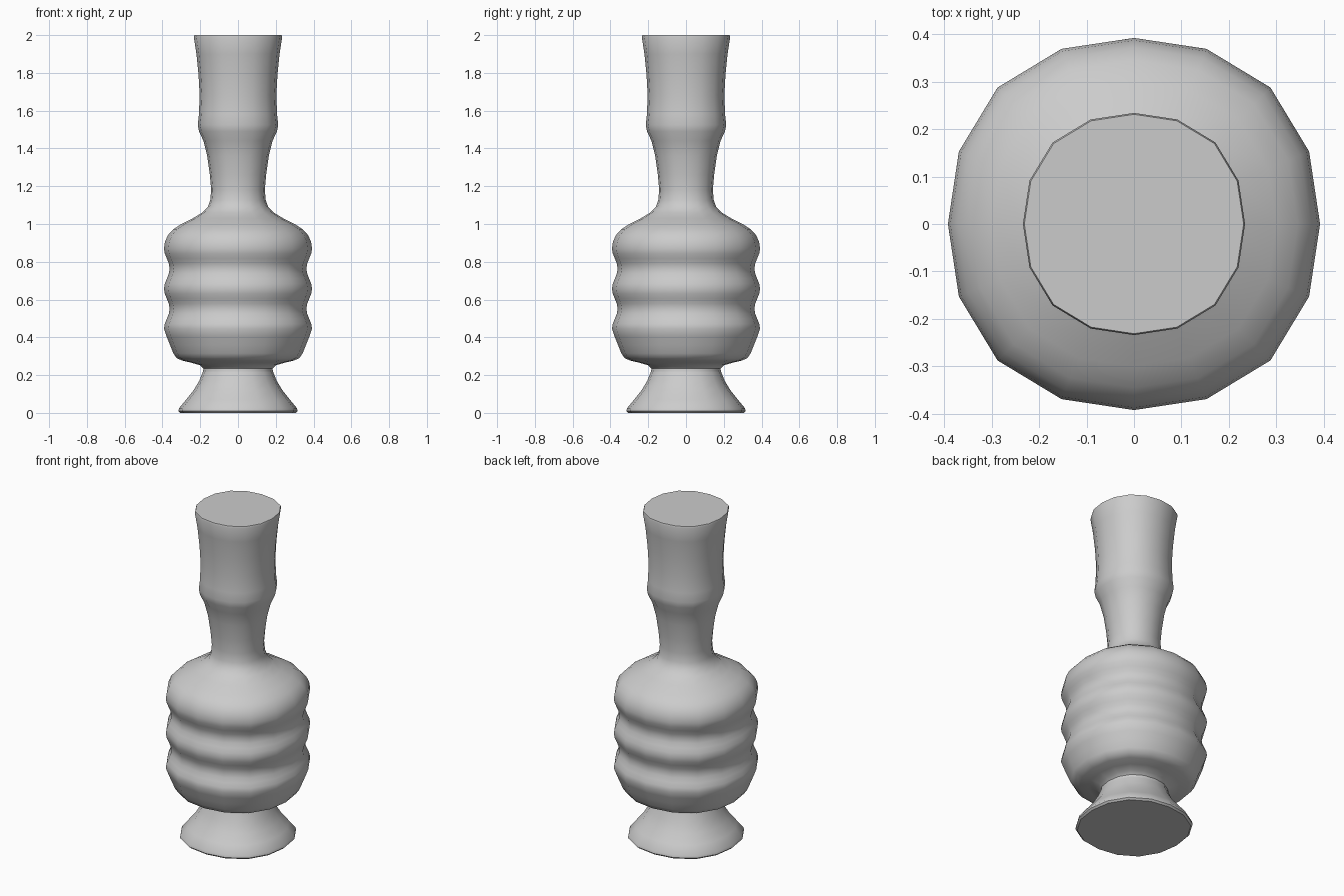
import bpy, bmesh, math

SIDES = 16

cube = bpy.data.objects.get("Cube")
if cube:
    bpy.data.objects.remove(cube, do_unlink=True)


def make_material(name, colour):
    mat = bpy.data.materials.new(name)
    mat.use_nodes = True
    mat.diffuse_color = colour
    mat.node_tree.nodes["Principled BSDF"].inputs["Base Color"].default_value = colour
    return mat


def ring_point(radius, height, step):
    # Slightly squared circle: a little wider on the diagonals
    angle = math.tau * step / SIDES
    r = radius * (1 + 0.037 * math.sin(2 * angle) ** 2)
    return (r * math.cos(angle), r * math.sin(angle), height)


def lathe(name, profile, material, cap_bottom=False, cap_top=False):
    """Turn a bottom-to-top profile of (radius, height) pairs."""
    bm = bmesh.new()
    rings = [[bm.verts.new(ring_point(r, z, i)) for i in range(SIDES)]
             for r, z in profile]
    for low, high in zip(rings, rings[1:]):
        for i in range(SIDES):
            j = (i + 1) % SIDES
            bm.faces.new((low[i], low[j], high[j], high[i]))
    if cap_bottom:
        bm.faces.new(list(reversed(rings[0])))
    if cap_top:
        bm.faces.new(rings[-1])
    mesh = bpy.data.meshes.new(name)
    bm.to_mesh(mesh)
    bm.free()
    mesh.materials.append(material)
    obj = bpy.data.objects.new(name, mesh)
    bpy.context.collection.objects.link(obj)
    bpy.ops.object.select_all(action="DESELECT")
    obj.select_set(True)
    bpy.context.view_layer.objects.active = obj
    bpy.ops.object.shade_smooth_by_angle(angle=math.radians(42))
    return obj


grey = make_material("plain grey", (0.6, 0.6, 0.6, 1))

# Flared foot with a thin rounded lip
foot = [(0.305, 0), (0.315, 0.01), (0.312, 0.025), (0.275, 0.07),
        (0.235, 0.12), (0.205, 0.17), (0.185, 0.22)]
lathe("foot", foot, grey, cap_bottom=True)

# Rounded underside of the body
underside = [(0.185, 0.22), (0.183, 0.235), (0.2, 0.252), (0.245, 0.265),
             (0.295, 0.277), (0.325, 0.29), (0.342, 0.315), (0.36, 0.36),
             (0.378, 0.405)]

# Three even ribs around the belly
RIB_LOW, RIB_HIGH, STEPS = 0.445, 0.87, 16
ribs = []
for k in range(STEPS + 1):
    t = k / STEPS
    ribs.append((0.377 + 0.015 * math.cos(2 * math.tau * t),
                 RIB_LOW + t * (RIB_HIGH - RIB_LOW)))

# Shoulder and waisted neck
shoulder = [(0.387, 0.905), (0.372, 0.94), (0.345, 0.97), (0.3, 1.0),
            (0.24, 1.03), (0.19, 1.06), (0.16, 1.09), (0.147, 1.125),
            (0.142, 1.18), (0.149, 1.26), (0.163, 1.36), (0.183, 1.44),
            (0.206, 1.49), (0.213, 1.525)]

# Tall flaring mouth closed by a flat top
mouth = [(0.207, 1.58), (0.203, 1.68), (0.209, 1.79), (0.22, 1.9),
         (0.234, 1.99), (0.231, 2)]

lathe("body_and_neck", underside + ribs + shoulder + mouth, grey, cap_top=True)
